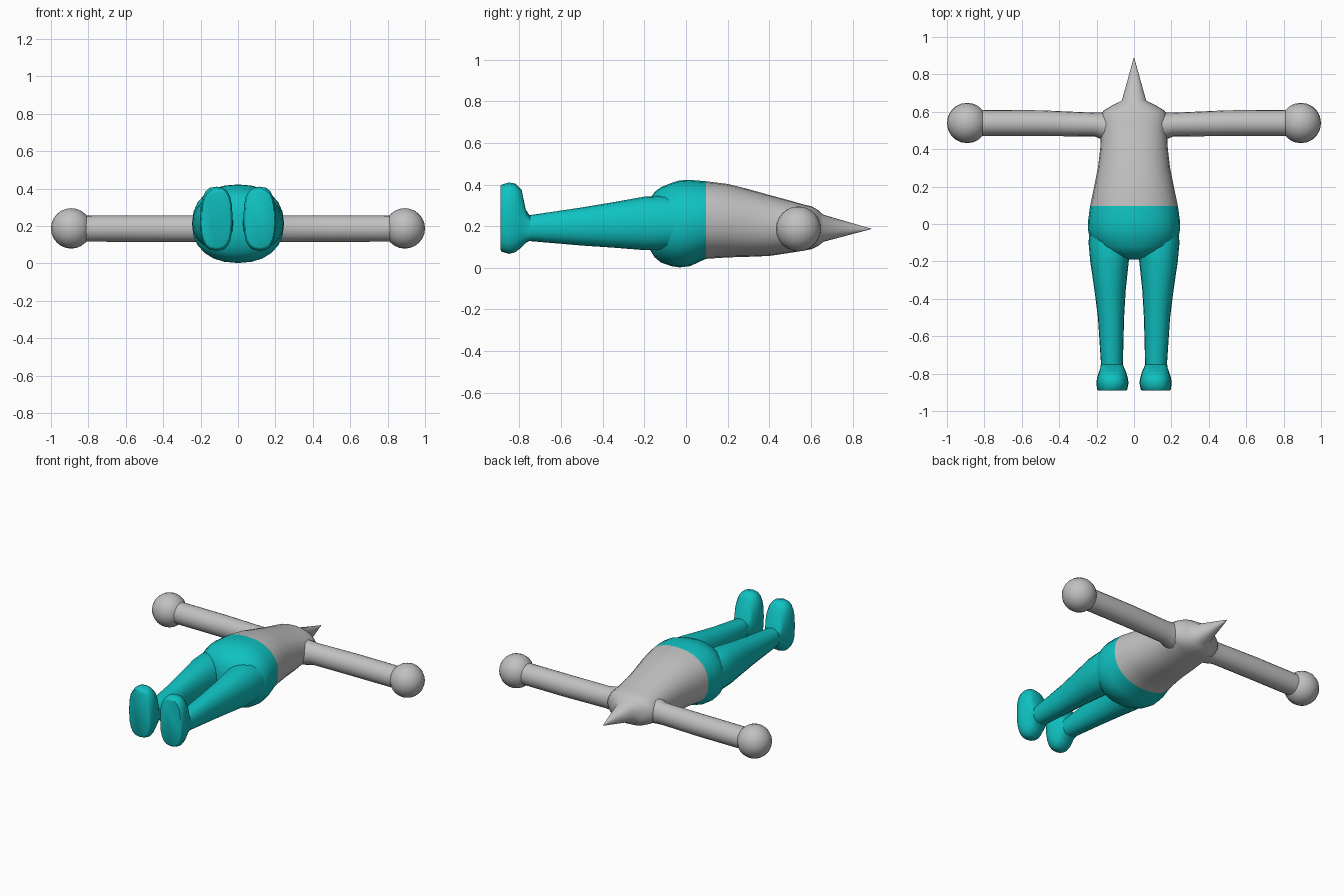
import bpy, bmesh, math
from mathutils import Vector

if "Cube" in bpy.data.objects:
    bpy.data.objects.remove(bpy.data.objects["Cube"])


def material(name, rgb):
    m = bpy.data.materials.new(name)
    m.diffuse_color = (*rgb, 1)
    m.use_nodes = True
    m.node_tree.nodes["Principled BSDF"].inputs["Base Color"].default_value = m.diffuse_color
    return m


GREY = material("light grey", (0.53, 0.53, 0.53))
TEAL = material("teal", (0.005, 0.54, 0.54))


def finish(bm, name, mats, angle=35):
    bmesh.ops.recalc_face_normals(bm, faces=bm.faces)
    me = bpy.data.meshes.new(name)
    bm.to_mesh(me)
    bm.free()
    ob = bpy.data.objects.new(name, me)
    bpy.context.collection.objects.link(ob)
    for m in mats:
        me.materials.append(m)
    bpy.ops.object.select_all(action='DESELECT')
    ob.select_set(True)
    bpy.context.view_layer.objects.active = ob
    bpy.ops.object.shade_smooth_by_angle(angle=math.radians(angle))
    return ob


def loft(name, rings, mats, power=2.0, sides=20, split=None, angle=35):
    """Skin rounded rings (y, x_min, x_max, z_min, z_max) along y."""
    bm = bmesh.new()
    loops = []
    for y, x0, x1, z0, z1 in rings:
        loop = []
        for i in range(sides):
            a = math.tau * i / sides
            c, s = math.cos(a), math.sin(a)
            px = math.copysign(abs(c) ** (2 / power), c)
            pz = math.copysign(abs(s) ** (2 / power), s)
            loop.append(bm.verts.new(((x0 + x1) / 2 + px * (x1 - x0) / 2, y,
                                      (z0 + z1) / 2 + pz * (z1 - z0) / 2)))
        loops.append(loop)
    for a, b in zip(loops, loops[1:]):
        for i in range(sides):
            j = (i + 1) % sides
            bm.faces.new((a[i], a[j], b[j], b[i]))
    bm.faces.new(loops[0])
    bm.faces.new(loops[-1])
    if split is not None:
        for f in bm.faces:
            f.material_index = int(f.calc_center_median().y < split)
    return finish(bm, name, mats, angle)


# Torso with teal hips, sloping shoulders and a pointed head
body = [(-0.19, 0.035, 0.15, 0.27), (-0.175, 0.10, 0.09, 0.33),
        (-0.15, 0.165, 0.05, 0.365), (-0.12, 0.205, 0.025, 0.388),
        (-0.07, 0.238, 0.008, 0.408), (-0.03, 0.246, 0.002, 0.42),
        (0.02, 0.245, 0.008, 0.422), (0.095, 0.235, 0.043, 0.416),
        (0.20, 0.213, 0.05, 0.403), (0.30, 0.193, 0.053, 0.378),
        (0.40, 0.181, 0.057, 0.35), (0.50, 0.175, 0.072, 0.323),
        (0.57, 0.178, 0.083, 0.303), (0.605, 0.165, 0.09, 0.295),
        (0.635, 0.115, 0.105, 0.277), (0.66, 0.065, 0.125, 0.255),
        (0.89, 0.001, 0.186, 0.188)]
loft("torso_and_head", [(y, -w, w, a, b) for y, w, a, b in body],
     [GREY, TEAL], power=2.25, sides=24, split=0.095, angle=50)

# Legs and upright feet with flat soles
leg = [(-0.77, 0.06, 0.175, 0.13, 0.25), (-0.50, 0.053, 0.193, 0.107, 0.29),
       (-0.35, 0.044, 0.212, 0.097, 0.315), (-0.20, 0.028, 0.234, 0.085, 0.342),
       (-0.10, 0.012, 0.243, 0.085, 0.345), (0.0, 0.02, 0.235, 0.10, 0.33)]
foot = [(-0.89, 0.042, 0.192, 0.085, 0.395), (-0.885, 0.036, 0.197, 0.077, 0.40),
        (-0.85, 0.029, 0.202, 0.067, 0.41), (-0.82, 0.034, 0.197, 0.075, 0.405),
        (-0.79, 0.043, 0.187, 0.098, 0.375), (-0.77, 0.052, 0.18, 0.12, 0.28),
        (-0.75, 0.06, 0.177, 0.13, 0.25)]
for side, sign in (("left", -1), ("right", 1)):
    for part, rings, power in (("leg", leg, 2.2), ("foot", foot, 2.7)):
        loft(f"{side}_{part}",
             [(y, *sorted((sign * a, sign * b)), c, d) for y, a, b, c, d in rings],
             [TEAL], power, 20, angle=45)

# Outstretched arms, flared into the shoulders, ending in ball hands
SIDES = 20
for side, sign in (("left", -1), ("right", 1)):
    bm = bmesh.new()
    loops = []
    for x, y0, y1, r in ((0.10, 0.43, 0.60, 0.085), (0.165, 0.45, 0.595, 0.078),
                         (0.21, 0.468, 0.595, 0.071), (0.50, 0.47, 0.608, 0.071),
                         (0.84, 0.47, 0.61, 0.07)):
        loops.append([bm.verts.new((sign * x,
                                    (y0 + y1) / 2 + (y1 - y0) / 2 * math.cos(math.tau * i / SIDES),
                                    0.186 + r * math.sin(math.tau * i / SIDES)))
                      for i in range(SIDES)])
    for a, b in zip(loops, loops[1:]):
        for i in range(SIDES):
            j = (i + 1) % SIDES
            bm.faces.new((a[i], a[j], b[j], b[i]))
    bm.faces.new(loops[0])
    bm.faces.new(loops[-1])
    finish(bm, f"{side}_arm", [GREY])

    bm = bmesh.new()
    bmesh.ops.create_uvsphere(bm, u_segments=20, v_segments=12, radius=0.108)
    bmesh.ops.translate(bm, verts=bm.verts, vec=Vector((sign * 0.892, 0.54, 0.187)))
    finish(bm, f"{side}_hand", [GREY])
